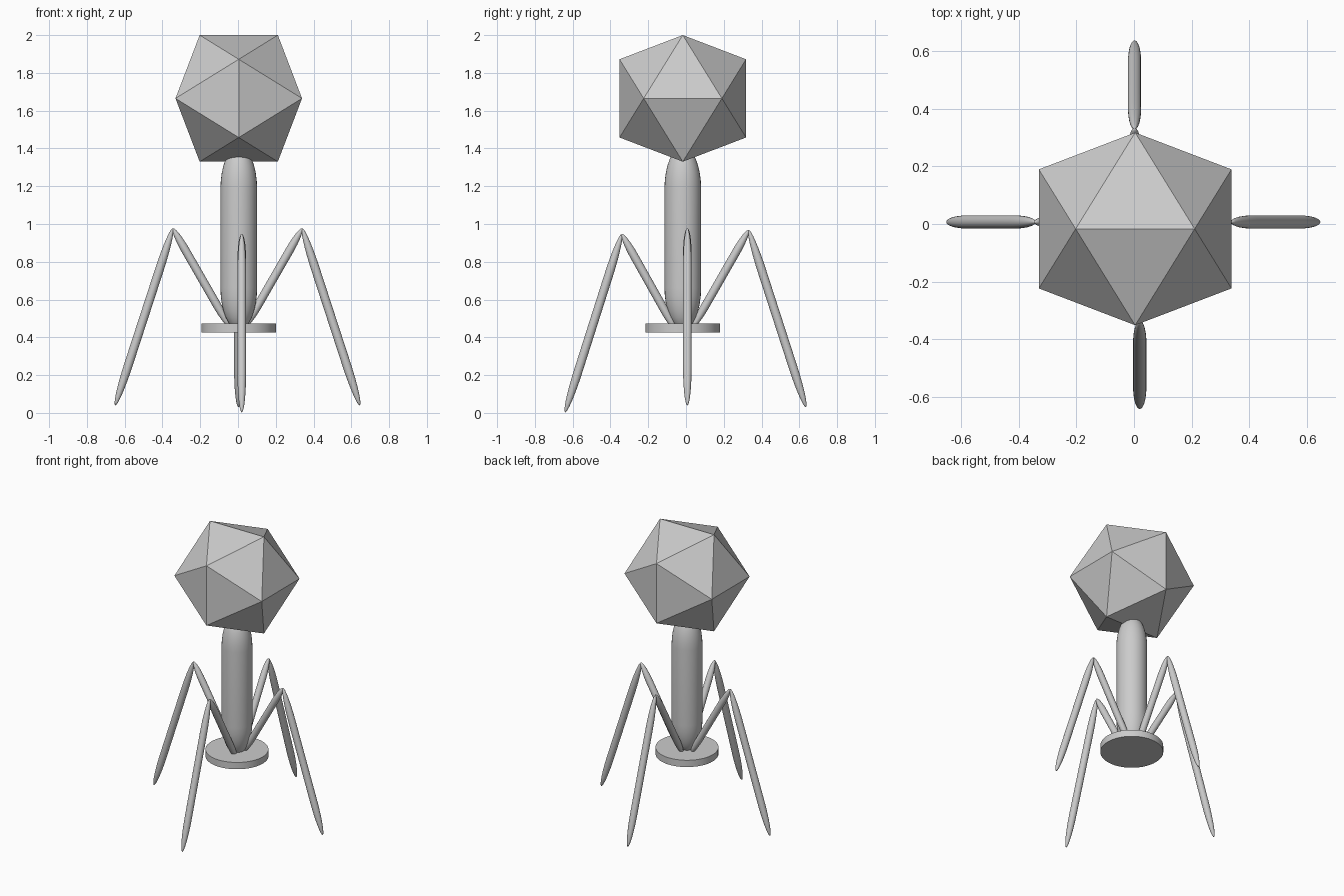
import bpy, bmesh, math
from mathutils import Vector, Matrix

if "Cube" in bpy.data.objects:
    bpy.data.objects.remove(bpy.data.objects["Cube"])

CX, CY = 0.004, -0.017   # axis of head, shaft and plate


def add_object(name, bm, smooth=False):
    bmesh.ops.recalc_face_normals(bm, faces=bm.faces)
    me = bpy.data.meshes.new(name)
    bm.to_mesh(me)
    bm.free()
    ob = bpy.data.objects.new(name, me)
    bpy.context.collection.objects.link(ob)
    if smooth:
        me.shade_smooth()
    return ob


def stretched_capsule(name, start, end, radius, segments=24, cap=0.23, rings=8):
    """Round rod with long elliptical ends between two points."""
    start, end = Vector(start), Vector(end)
    axis = end - start
    length = axis.length
    h = cap * length
    angles = [math.pi / 2 * i / rings for i in range(1, rings + 1)]
    low = [(radius * math.sin(a), h * (1 - math.cos(a))) for a in angles]
    profile = low + [(r, length - z) for r, z in reversed(low)]
    bm = bmesh.new()
    loops = [[bm.verts.new((r * math.cos(2 * math.pi * k / segments),
                            r * math.sin(2 * math.pi * k / segments), z))
              for k in range(segments)] for r, z in profile]
    for a, b in zip(loops, loops[1:]):
        for k in range(segments):
            n = (k + 1) % segments
            bm.faces.new((a[k], a[n], b[n], b[k]))
    for loop, z in ((loops[0], 0), (loops[-1], length)):
        tip = bm.verts.new((0, 0, z))
        for k in range(segments):
            bm.faces.new((loop[k], loop[(k + 1) % segments], tip))
    turn = axis.to_track_quat('Z', 'Y').to_matrix().to_4x4()
    bm.transform(Matrix.Translation(start) @ turn)
    return add_object(name, bm, smooth=True)


# Icosahedral head standing on an edge
bm = bmesh.new()
a, b = 0.207, 0.335
for s in (-a, a):
    for t in (-b, b):
        for p in ((s, 0, t), (t, s, 0), (0, t, s)):
            bm.verts.new(Vector(p) + Vector((CX, CY, 1.665)))
bmesh.ops.convex_hull(bm, input=bm.verts)
add_object("head", bm)

# Shaft
stretched_capsule("shaft", (CX, CY, 0.44), (CX, CY, 1.41), 0.097, 32)

# Base plate
bpy.ops.mesh.primitive_cylinder_add(vertices=48, radius=0.198, depth=0.047,
                                    location=(CX, CY, 0.449))
plate = bpy.context.object
plate.name = "base_plate"
bpy.ops.object.shade_smooth_by_angle(angle=math.radians(30))

# Four bent legs: hip, knee and foot points
legs = {
    "right": ((0.04, 0.007, 0.455), (0.34, 0.007, 0.977), (0.645, 0.007, 0.04)),
    "left": ((-0.045, 0.007, 0.455), (-0.345, 0.007, 0.977), (-0.65, 0.007, 0.04)),
    "back": ((0.002, 0.035, 0.45), (0.332, 0.0, 0.0), (0.002, 0.635, 0.03)),
    "front": ((0.02, -0.05, 0.43), (0.02, -0.34, 0.947), (0.02, -0.64, 0.003)),
}
legs["back"] = (legs["back"][0], (0.002, 0.332, 0.968), legs["back"][2])
for side, (hip, knee, foot) in legs.items():
    stretched_capsule(side + "_upper_leg", hip, knee, 0.022)
    stretched_capsule(side + "_lower_leg", foot, knee, 0.023)
